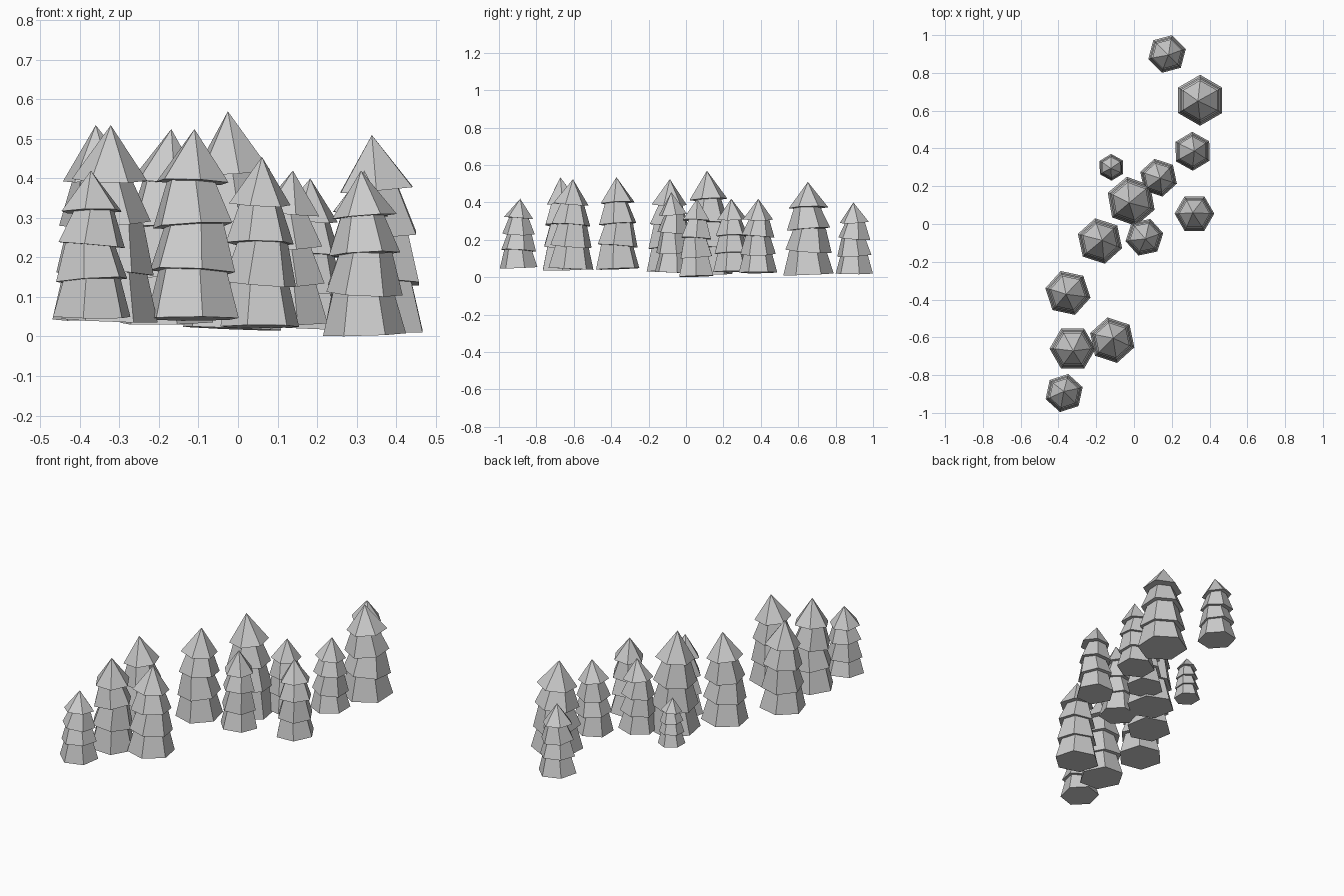
import bpy, bmesh, math, random
from mathutils import Matrix, Vector

if "Cube" in bpy.data.objects:
    bpy.data.objects.remove(bpy.data.objects["Cube"])

random.seed(4)

# One flat colour for the whole grove
grey = bpy.data.materials.new("plain grey")
grey.diffuse_color = (0.6, 0.6, 0.6, 1)
grey.use_nodes = True
grey.node_tree.nodes["Principled BSDF"].inputs["Base Color"].default_value = grey.diffuse_color

# Tiers, as fractions of tree height / base radius:
# bottom height, top height, bottom radius, top radius
TIERS = [
    (0.00, 0.27, 1.00, 0.72),
    (0.25, 0.51, 0.92, 0.62),
    (0.49, 0.75, 0.86, 0.48),
    (0.72, 1.00, 0.78, 0.00),
]

# Trees: x, y, base z, top z, base radius, turn in degrees
TREES = [
    (0.175, 0.90, 0.02, 0.40, 0.103, 15),
    (0.35, 0.655, 0.015, 0.51, 0.135, 30),
    (0.31, 0.385, 0.025, 0.42, 0.103, 31),
    (-0.12, 0.30, 0.03, 0.285, 0.071, 31),
    (0.13, 0.245, 0.03, 0.42, 0.102, 42),
    (-0.015, 0.12, 0.02, 0.57, 0.132, 40),
    (0.32, 0.055, 0.005, 0.42, 0.105, 0),
    (0.055, -0.07, 0.025, 0.455, 0.102, 12),
    (-0.18, -0.09, 0.035, 0.525, 0.123, 42),
    (-0.35, -0.365, 0.045, 0.535, 0.122, 48),
    (-0.115, -0.615, 0.045, 0.525, 0.123, 42),
    (-0.325, -0.66, 0.04, 0.535, 0.122, 0),
    (-0.37, -0.895, 0.05, 0.42, 0.103, 18),
]


def add_tier(bm, z0, z1, r0, r1, turn, tilt):
    """Six-sided skirt, slightly tilted about its base centre."""
    m = Matrix.Translation((0, 0, z0)) @ tilt @ Matrix.Rotation(turn, 4, 'Z')
    lower = [bm.verts.new(m @ Vector((r0 * math.cos(k * math.pi / 3),
                                      r0 * math.sin(k * math.pi / 3), 0)))
             for k in range(6)]
    bm.faces.new(lower[::-1])
    if r1 == 0:
        tip = bm.verts.new(m @ Vector((0, 0, z1 - z0)))
        for k in range(6):
            bm.faces.new((lower[k], lower[(k + 1) % 6], tip))
        return
    upper = [bm.verts.new(m @ Vector((r1 * math.cos(k * math.pi / 3),
                                      r1 * math.sin(k * math.pi / 3), z1 - z0)))
             for k in range(6)]
    bm.faces.new(upper)
    for k in range(6):
        j = (k + 1) % 6
        bm.faces.new((lower[k], lower[j], upper[j], upper[k]))


# Pine trees
for i, (x, y, z0, z1, r, deg) in enumerate(TREES):
    bm = bmesh.new()
    h = z1 - z0
    for t, (b, u, rb, ru) in enumerate(TIERS):
        # base tier stays nearly level, upper skirts lean a little
        lean = math.radians(2.5 if t == 0 else 5)
        way = random.uniform(0, 2 * math.pi)
        tilt = Matrix.Rotation(lean, 4, Vector((math.cos(way), math.sin(way), 0)))
        add_tier(bm, b * h, u * h, rb * r, ru * r, math.radians(deg), tilt)
    mesh = bpy.data.meshes.new("pine_tree")
    bm.to_mesh(mesh)
    bm.free()
    mesh.materials.append(grey)
    obj = bpy.data.objects.new("pine_tree_%d" % (i + 1), mesh)
    obj.location = (x, y, z0)
    bpy.context.collection.objects.link(obj)
